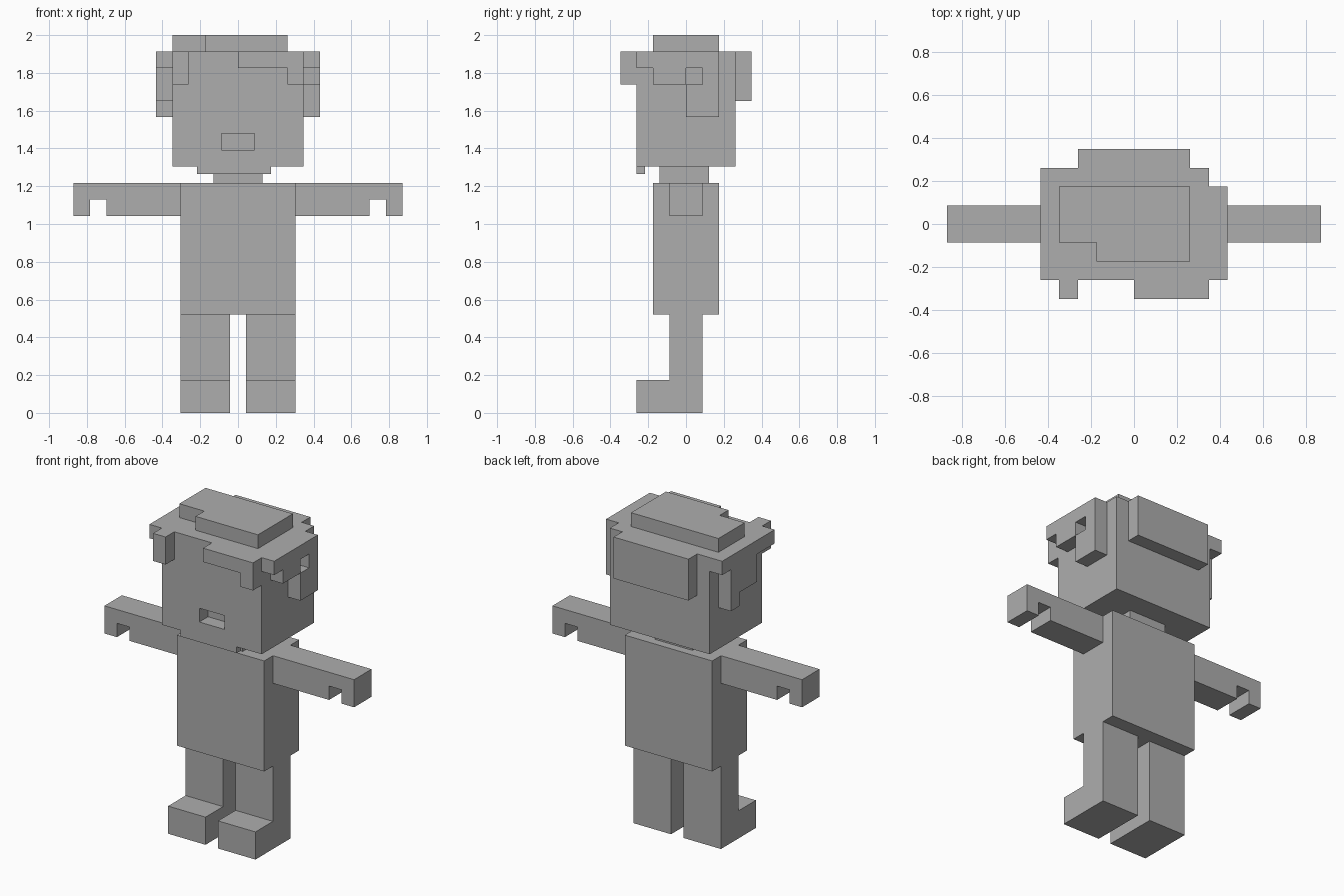
import bpy, bmesh

cube = bpy.data.objects.get("Cube")
if cube:
    bpy.data.objects.remove(cube, do_unlink=True)

U = 2 / 23  # one voxel; the figure is 23 voxels tall

mat = bpy.data.materials.new("plain_grey")
mat.use_nodes = True
GREY = (0.42, 0.42, 0.42, 1)
mat.diffuse_color = GREY
mat.node_tree.nodes["Principled BSDF"].inputs["Base Color"].default_value = GREY


def extrude(name, points, axis, lo, hi):
    """Extrude a flat outline (in voxels) from lo to hi along the given axis."""
    place = {"x": lambda a, b, d: (d, a, b),
             "y": lambda a, b, d: (a, d, b),
             "z": lambda a, b, d: (a, b, d)}[axis]
    bm = bmesh.new()
    face = bm.faces.new([bm.verts.new([c * U for c in place(a, b, lo)]) for a, b in points])
    ext = bmesh.ops.extrude_face_region(bm, geom=[face], use_keep_orig=True)
    offset = [c * U for c in place(0, 0, hi - lo)]
    bmesh.ops.translate(bm, vec=offset,
                        verts=[g for g in ext["geom"] if isinstance(g, bmesh.types.BMVert)])
    bmesh.ops.recalc_face_normals(bm, faces=bm.faces[:])
    mesh = bpy.data.meshes.new(name)
    bm.to_mesh(mesh)
    bm.free()
    mesh.materials.append(mat)
    ob = bpy.data.objects.new(name, mesh)
    bpy.context.collection.objects.link(ob)
    return ob


def box(name, x, y, z):
    return extrude(name, [(x[0], y[0]), (x[1], y[0]), (x[1], y[1]), (x[0], y[1])], "z", *z)


def mirror(ob):
    ob.modifiers.new("mirror", "MIRROR").use_clip = False
    return ob


# Legs with forward feet
mirror(extrude("legs", [(-3, 0), (1, 0), (1, 6), (-1, 6), (-1, 2), (-3, 2)], "x", 0.5, 3.5))

# Torso and neck
box("torso", (-3.5, 3.5), (-2, 2), (6, 14))
box("neck", (-1.5, 1.5), (-1.6, 1.4), (14, 15))

# Arms, notched behind the fingers
mirror(extrude("arms", [(3.5, 12), (8, 12), (8, 13), (9, 13), (9, 12), (10, 12),
                        (10, 14), (3.5, 14)], "y", -1, 1))

# Head with a recessed mouth
head = box("head", (-4, 4), (-3, 3), (15, 22))
cutter = box("mouth_cutter", (-1, 1), (-4, -2), (16, 17))
cutter.hide_render = True
cut = head.modifiers.new("mouth", "BOOLEAN")
cut.operation = "DIFFERENCE"
cut.solver = "EXACT"
cut.object = cutter
bpy.context.view_layer.objects.active = head
bpy.ops.object.modifier_apply(modifier=cut.name)
bpy.data.objects.remove(cutter, do_unlink=True)

# Thin chin strip under the front edge of the head
box("chin", (-2.5, 2), (-3, -2.5), (14.55, 15))

# Crown of hair with a missing front corner
extrude("hair_crown", [(-2, -2), (3, -2), (3, 2), (-4, 2), (-4, -1), (-2, -1)], "z", 22, 23)

# Fringe and back of the hair
extrude("hair_fringe", [(0, 22), (0, 21), (3, 21), (3, 20), (4, 20), (4, 22)], "y", -4, -3)
box("hair_front_tuft", (-4, -3), (-4, -3), (20, 22))
box("hair_back", (-3, 3), (3, 4), (19, 22))

# Left side hair, with a gap above the sideburn
extrude("hair_left", [(-3, 22), (-3, 21), (-2, 21), (-2, 20), (0, 20), (0, 21),
                      (1, 21), (1, 20), (2, 20), (2, 22)], "x", 4, 5)
box("sideburn_left", (4, 5), (0, 2), (18, 20))

# Right side hair, stepping down towards the back
extrude("hair_right", [(-3, 22), (-3, 21), (-1, 21), (-1, 19), (1, 19), (1, 18),
                       (2, 18), (2, 21), (3, 21), (3, 22)], "x", -5, -4)
